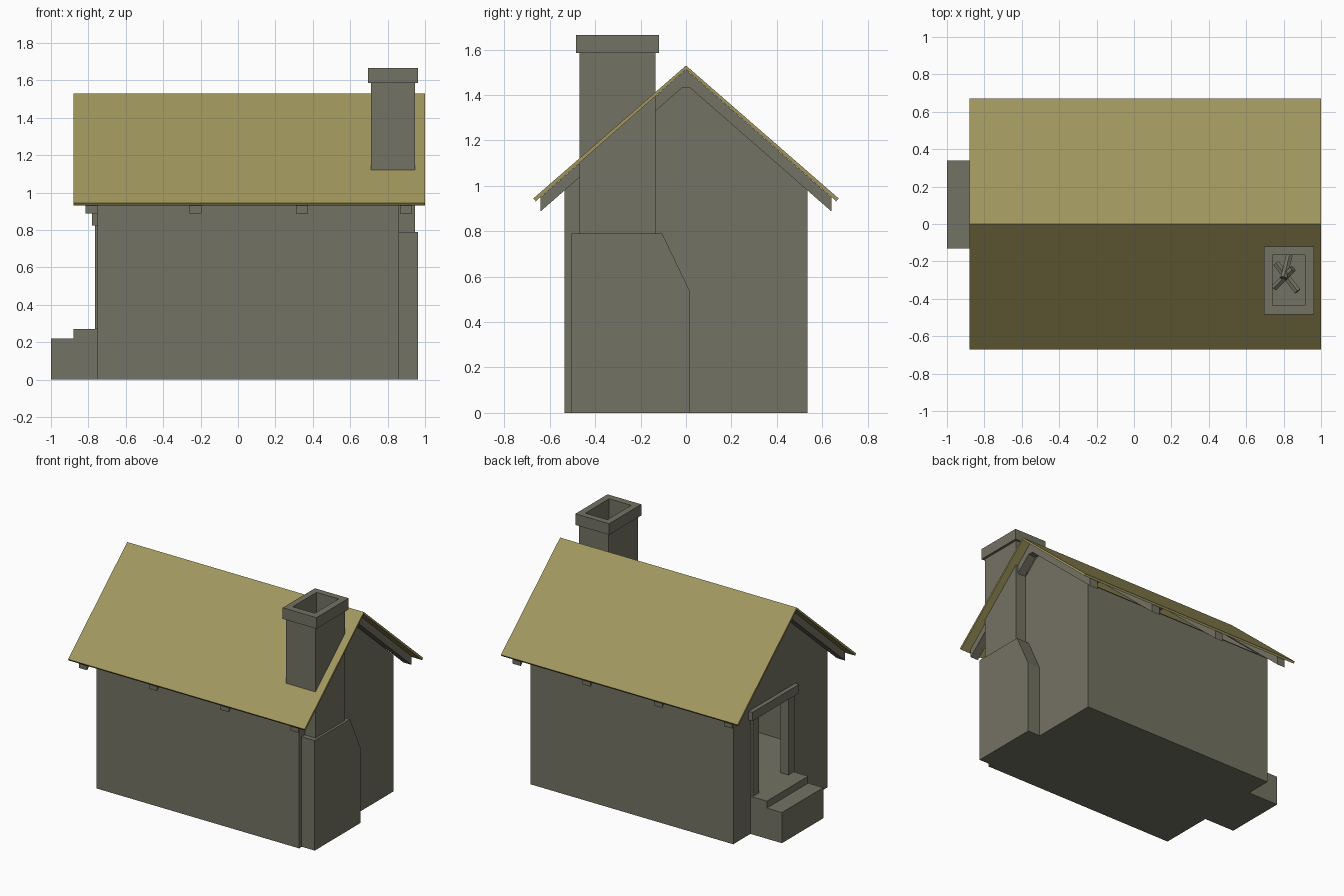
import bpy, bmesh, math
from mathutils import Vector

if "Cube" in bpy.data.objects:
    bpy.data.objects.remove(bpy.data.objects["Cube"])


def material(name, rgb):
    m = bpy.data.materials.new(name)
    m.diffuse_color = (*rgb, 1)
    m.use_nodes = True
    m.node_tree.nodes["Principled BSDF"].inputs["Base Color"].default_value = m.diffuse_color
    return m


STONE = material("grey_stone", (0.175, 0.17, 0.125))
THATCH = material("straw_thatch", (0.35, 0.305, 0.11))


def prism(name, x0, x1, profile, mat=STONE):
    """Extrude a (y, z) profile along x."""
    bm = bmesh.new()
    face = bm.faces.new([bm.verts.new((x0, y, z)) for y, z in profile])
    ext = bmesh.ops.extrude_face_region(bm, geom=[face])["geom"]
    bmesh.ops.translate(bm, vec=(x1 - x0, 0, 0),
                        verts=[v for v in ext if isinstance(v, bmesh.types.BMVert)])
    bmesh.ops.recalc_face_normals(bm, faces=bm.faces)
    me = bpy.data.meshes.new(name)
    bm.to_mesh(me)
    bm.free()
    me.materials.append(mat)
    ob = bpy.data.objects.new(name, me)
    bpy.context.collection.objects.link(ob)
    return ob


def box(name, x0, x1, y0, y1, z0, z1):
    return prism(name, x0, x1, [(y0, z0), (y1, z0), (y1, z1), (y0, z1)])


def cut(ob, *bounds):
    """Subtract a box from an object, then drop the cutter."""
    cutter = box("cutter", *bounds)
    cutter.hide_render = True
    mod = ob.modifiers.new("cut", "BOOLEAN")
    mod.operation, mod.solver, mod.object = "DIFFERENCE", "EXACT", cutter
    bpy.context.view_layer.objects.active = ob
    bpy.ops.object.modifier_apply(modifier=mod.name)
    bpy.data.objects.remove(cutter)


def both(half):
    """Mirror a half profile (y >= 0) across y = 0."""
    return half + [(-y, z) for y, z in reversed(half) if y > 0]


FLUE = (0.74, 0.915, -0.435, -0.165, 0.27, 1.75)
HEARTH = (0.60, 0.915, -0.435, -0.06, 0.27, 0.52)

# hollow walls with gables, raised floor and door opening
walls = prism("walls", -0.75, 0.86, both([(0.535, 0), (0.535, 0.98), (0.02, 1.43)]))
cut(walls, -0.71, 0.82, -0.495, 0.495, 0.27, 1.6)
cut(walls, -0.9, -0.6, -0.07, 0.265, 0.27, 0.825)
cut(walls, *FLUE)
cut(walls, *HEARTH)

# thin roof sheet
roof = prism("roof", -0.88, 1.0,
             [(0, 1.53), (0.672, 0.945), (0.662, 0.932), (0, 1.513),
              (-0.662, 0.932), (-0.672, 0.945)], THATCH)
cut(roof, *FLUE)

# rafters under the roof
for x in (-0.815, -0.26, 0.31, 0.865):
    rafter = prism("rafter", x, x + 0.065,
                   [(0, 1.512), (0.64, 0.95), (0.64, 0.888), (0.02, 1.43),
                    (-0.02, 1.43), (-0.64, 0.888), (-0.64, 0.95)])
    if x > 0.8:
        cut(rafter, *FLUE)

# chimney: shouldered base with hearth, shaft and cap
base = prism("chimney_base", 0.695, 0.963,
             [(-0.505, 0), (0.015, 0), (0.015, 0.54), (-0.105, 0.79), (-0.505, 0.79)])
cut(base, *FLUE)
cut(base, *HEARTH)
cut(box("chimney_shaft", 0.71, 0.945, -0.47, -0.135, 0.79, 1.585), *FLUE)
cut(box("chimney_cap", 0.695, 0.963, -0.485, -0.12, 1.585, 1.665), *FLUE)

# firewood in the hearth
for a, b in (((0.76, -0.21, 0.30), (0.875, -0.36, 0.33)),
             ((0.83, -0.17, 0.30), (0.80, -0.29, 0.36)),
             ((0.75, -0.34, 0.30), (0.85, -0.24, 0.36))):
    a, b = Vector(a), Vector(b)
    bpy.ops.mesh.primitive_cylinder_add(vertices=6, radius=0.02, depth=(b - a).length,
                                        location=(a + b) / 2,
                                        rotation=(b - a).to_track_quat("Z", "Y").to_euler())
    log = bpy.context.object
    log.name = "log"
    log.data.materials.append(STONE)

# door frame
for y in (-0.14, 0.265):
    box("door_jamb", -0.765, -0.70, y, y + 0.07, 0.27, 0.825)
box("door_lintel", -0.78, -0.70, -0.17, 0.36, 0.825, 0.888)

# steps
box("upper_step", -0.88, -0.75, -0.13, 0.34, 0, 0.27)
box("lower_step", -1.0, -0.88, -0.13, 0.34, 0, 0.22)
